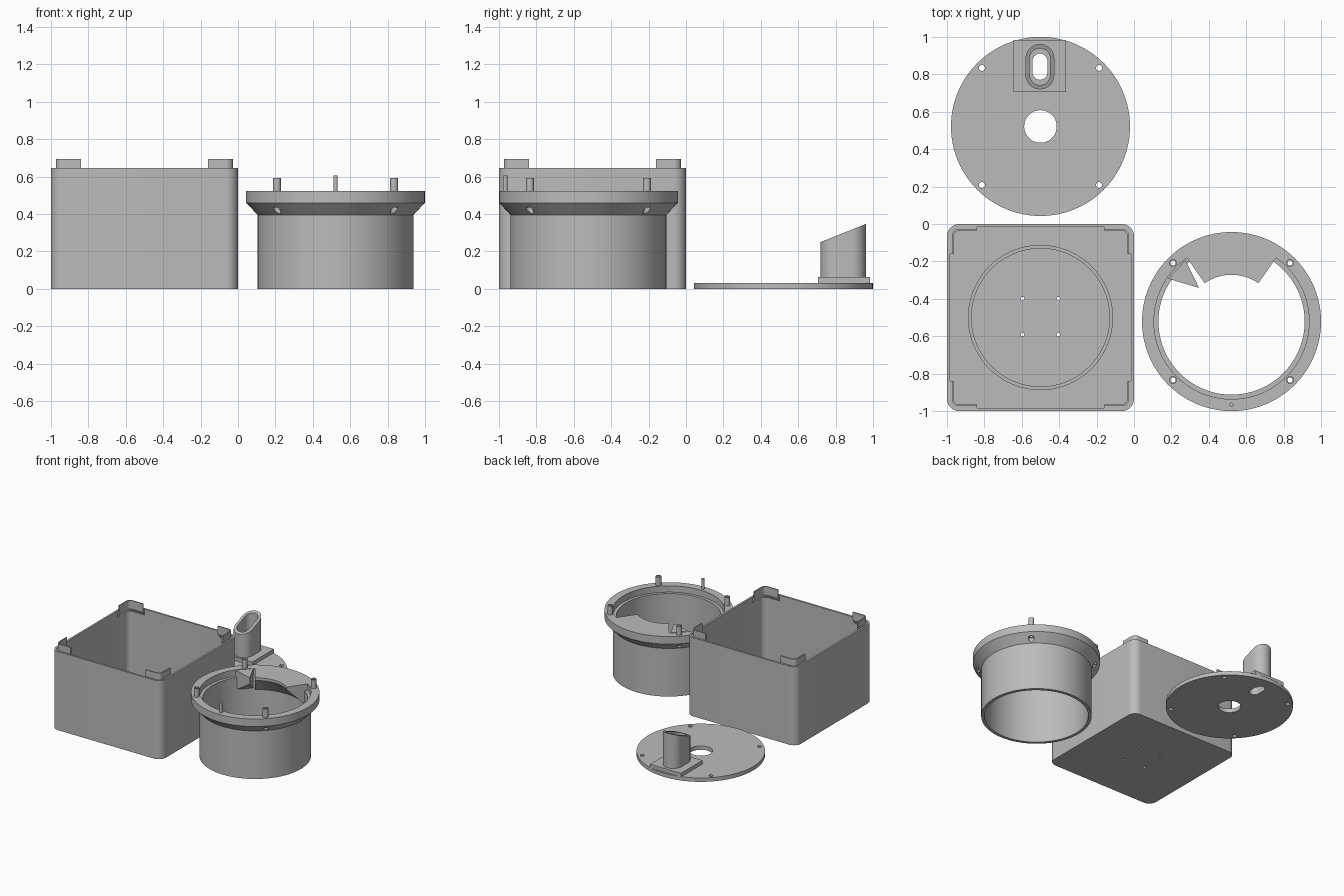
import bpy, bmesh, math

if "Cube" in bpy.data.objects:
    bpy.data.objects.remove(bpy.data.objects["Cube"], do_unlink=True)

GREY = (0.5, 0.5, 0.5, 1)
grey = bpy.data.materials.new("plain grey")
grey.use_nodes = True
grey.diffuse_color = GREY
grey.node_tree.nodes["Principled BSDF"].inputs["Base Color"].default_value = GREY


def circle(c, r, z, n=96):
    return [(c[0] + r * math.cos(a), c[1] + r * math.sin(a), z)
            for a in (2 * math.pi * i / n for i in range(n))]


def rounded(c, half_x, half_y, r, z, n=10):
    """Rounded rectangle; becomes a slot when r equals half_x."""
    pts = []
    for q, (sx, sy) in enumerate([(1, 1), (-1, 1), (-1, -1), (1, -1)]):
        for i in range(n + 1):
            a = math.pi / 2 * (q + i / n)
            pts.append((c[0] + sx * (half_x - r) + r * math.cos(a),
                        c[1] + sy * (half_y - r) + r * math.sin(a), z))
    return pts


def polar(c, r, degrees, z):
    a = math.radians(degrees)
    return (c[0] + r * math.cos(a), c[1] + r * math.sin(a), z)


def loft(name, rings, closed=False):
    """Skin a row of rings; a closed row makes a hollow ring, else ends are capped."""
    bm = bmesh.new()
    rows = [[bm.verts.new(p) for p in ring] for ring in rings]
    n = len(rows[0])
    pairs = list(zip(rows, rows[1:])) + ([(rows[-1], rows[0])] if closed else [])
    for a, b in pairs:
        for i in range(n):
            j = (i + 1) % n
            bm.faces.new((a[i], a[j], b[j], b[i]))
    if not closed:
        bm.faces.new(rows[0])
        bm.faces.new(rows[-1])
    bmesh.ops.remove_doubles(bm, verts=bm.verts, dist=1e-6)
    bmesh.ops.recalc_face_normals(bm, faces=bm.faces)
    mesh = bpy.data.meshes.new(name)
    bm.to_mesh(mesh)
    bm.free()
    mesh.materials.append(grey)
    ob = bpy.data.objects.new(name, mesh)
    bpy.context.collection.objects.link(ob)
    return ob


def activate(ob):
    bpy.ops.object.select_all(action='DESELECT')
    ob.select_set(True)
    bpy.context.view_layer.objects.active = ob


def cut(ob, cutters):
    for c in cutters:
        c.hide_render = True
        m = ob.modifiers.new("cut", 'BOOLEAN')
        m.operation, m.solver, m.object = 'DIFFERENCE', 'EXACT', c
        activate(ob)
        bpy.ops.object.modifier_apply(modifier=m.name)
        bpy.data.objects.remove(c, do_unlink=True)


def drill(c, r, z0, z1, n=24):
    return loft("drill", [circle(c, r, z0, n), circle(c, r, z1, n)])


def four(c, d):
    return [(c[0] + sx * d, c[1] + sy * d) for sx in (-1, 1) for sy in (-1, 1)]


# Box: thin walls, floor, screw holes and locating ring
BOX, RIM, FLOOR, WALL = (-0.5, -0.5), 0.645, 0.03, 0.016


def box_ring(inset, z):
    return rounded(BOX, 0.5 - inset, 0.5 - inset, 0.065 - inset, z)


box = loft("box", [box_ring(0, 0), box_ring(0, RIM),
                   box_ring(WALL, RIM), box_ring(WALL, FLOOR)])
cut(box, [drill(p, 0.01, -0.1, 0.1) for p in four((-0.5, -0.495), 0.096)])
loft("floor_ring", [circle(BOX, r, z) for r, z in
     [(0.369, 0.02), (0.388, 0.02), (0.388, 0.055), (0.369, 0.055)]], True)

# Corner tabs: a stepped frame with the middle of each side removed
tabs = loft("corner_tabs", [box_ring(i, z) for i, z in
            [(0.010, 0.59), (0.010, 0.64), (0.026, 0.64), (0.026, 0.695),
             (0.036, 0.695), (0.036, 0.63), (0.014, 0.59)]], True)
cut(tabs, [loft("bar", [rounded(BOX, hx, hy, 0.01, z) for z in (0.5, 0.8)])
           for hx, hy in [(0.34, 0.7), (0.7, 0.34)]])

# Collar: open cylinder flaring into a flange with an inner step
COL, TOP, R = (0.5215, -0.5215), 0.522, 0.4785
collar = loft("collar", [circle(COL, r, z) for r, z in
              [(0.391, 0), (0.416, 0), (0.416, 0.395), (R, 0.46), (R, TOP),
               (0.415, TOP), (0.415, 0.47), (0.391, 0.47)]], True)
posts = four(COL, 0.313)
cut(collar, [drill(p, 0.014, 0.3, 0.7) for p in posts])
cut(collar, [drill(p, 0.021, 0.3, 0.435) for p in posts])

# Hollow posts and the thin locating pin on the flange
for k, p in enumerate(posts):
    loft(f"post_{k + 1}", [circle(p, r, z, 24) for r, z in
         [(0.014, 0.5), (0.021, 0.5), (0.021, 0.593), (0.014, 0.593)]], True)
pin_at = (COL[0], -0.966)
loft("locating_pin", [circle(pin_at, 0.011, z, 24) for z in (0.5, 0.607)])

# Wedge shelf inside the back of the collar, with a small piece past a slit
shelf_profile = [(0.25, TOP), (0.42, TOP), (0.408, 0.36), (0.39, 0.36), (0.25, 0.5)]
loft("shelf", [[polar(COL, r, a, z) for r, z in shelf_profile]
               for a in range(55, 126, 2)])
corners = [(0.41, 127, 0.36), (0.25, 134, 0.47), (0.41, 146, 0.36)]
loft("shelf_wedge", [[polar(COL, r, a, TOP) for r, a, z in corners],
                     [polar(COL, r, a, z) for r, a, z in corners]])

# Lid: disc with a centre hole, four screw holes and a slot
LID, SPOUT = (-0.5, 0.5215), (-0.503, 0.841)


def slot_cutter():
    return loft("slot", [rounded(SPOUT, 0.04, 0.07, 0.04, z) for z in (-0.1, 0.2)])


lid = loft("lid_disc", [circle(LID, R, z) for z in (0, 0.032)])
cut(lid, [drill(LID, 0.087, -0.1, 0.1, 64), slot_cutter()]
    + [drill(p, 0.016, -0.1, 0.1) for p in four(LID, 0.313)])

# Spout: square base plate and a slot-shaped tube with a slanted top
plate = loft("spout_plate", [[(SPOUT[0] + sx * 0.14, 0.845 + sy * 0.14, z)
             for sx, sy in [(-1, -1), (1, -1), (1, 1), (-1, 1)]]
             for z in (0.03, 0.062)])
cut(plate, [slot_cutter()])


def slant(ring):
    return [(x, y, 0.25 + (y - 0.72) * 0.4) for x, y, z in ring]


outer = rounded(SPOUT, 0.077, 0.121, 0.077, 0.055)
inner = rounded(SPOUT, 0.055, 0.098, 0.055, 0.055)
loft("spout_tube", [outer, slant(outer), slant(inner), inner], True)

# Smooth the round walls and keep every rim crisp
for ob in bpy.context.scene.objects:
    if ob.type == 'MESH' and grey.name in ob.data.materials:
        activate(ob)
        bpy.ops.object.shade_smooth_by_angle(angle=math.radians(25))
